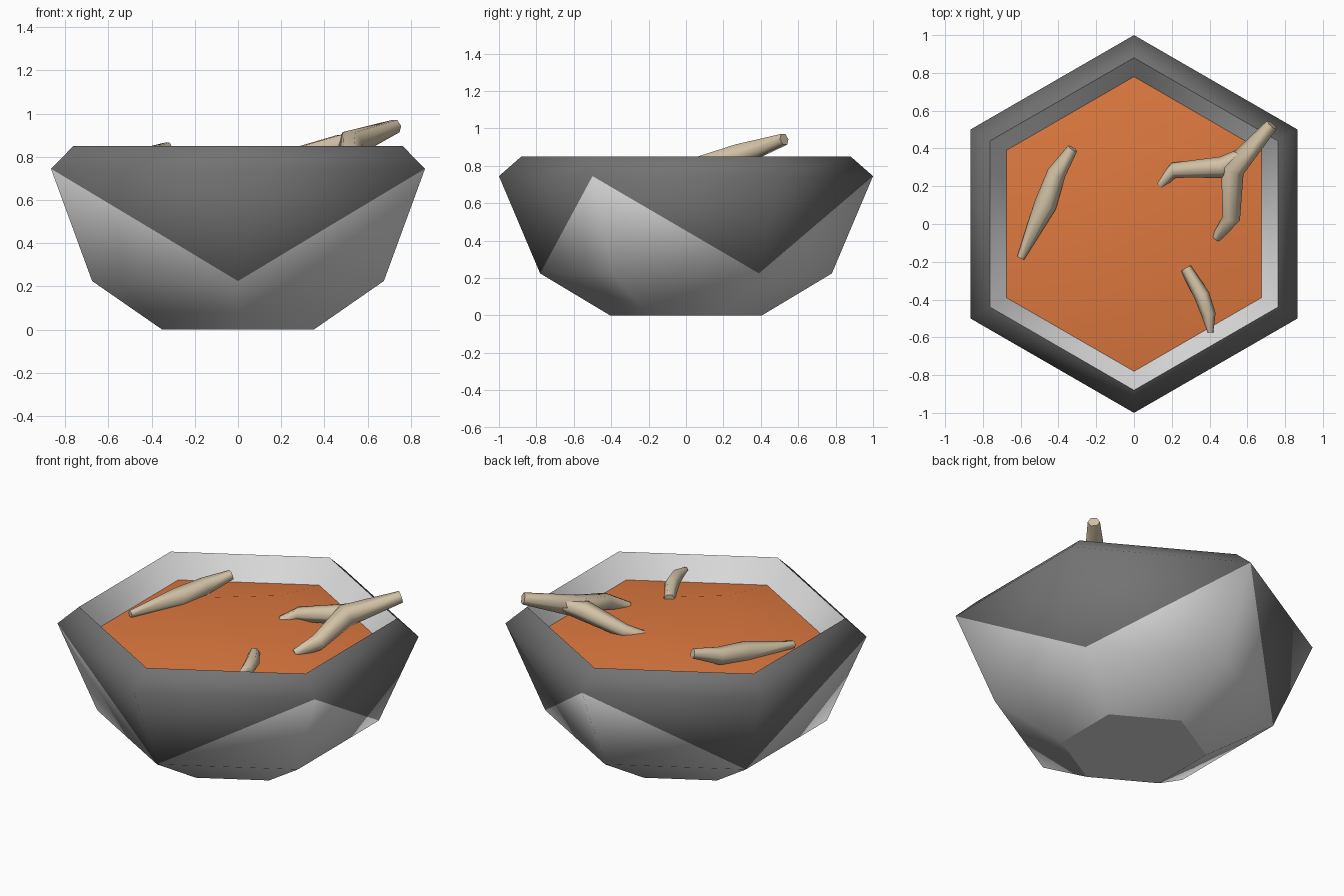
import bpy, bmesh, math
from mathutils import Vector

if "Cube" in bpy.data.objects:
    bpy.data.objects.remove(bpy.data.objects["Cube"])


def material(name, rgb):
    m = bpy.data.materials.new(name)
    m.diffuse_color = (*rgb, 1)
    m.use_nodes = True
    m.node_tree.nodes["Principled BSDF"].inputs["Base Color"].default_value = m.diffuse_color
    return m


DARK = material("dark grey", (0.17, 0.17, 0.17))
LIGHT = material("light grey", (0.70, 0.70, 0.70))
SOUP = material("soup orange", (0.73, 0.19, 0.05))
BEIGE = material("beige", (0.66, 0.55, 0.39))


def finish(name, bm, mats):
    me = bpy.data.meshes.new(name)
    bm.to_mesh(me)
    bm.free()
    for m in mats:
        me.materials.append(m)
    ob = bpy.data.objects.new(name, me)
    bpy.context.collection.objects.link(ob)
    return ob


def hexagon(bm, r, z):
    """Six vertices, points on the y axis, starting at the front."""
    out = []
    for i in range(6):
        a = math.radians(-90 + 60 * i)
        out.append(bm.verts.new((r * math.cos(a), r * math.sin(a), z)))
    return out


def face(bm, verts, mat=0):
    f = bm.faces.new(verts)
    f.smooth = True
    f.material_index = mat
    return f


def sharp_loop(bm, ring):
    for i in range(len(ring)):
        e = bm.edges.get((ring[i - 1], ring[i]))
        if e:
            e.smooth = False


# Bowl: stacked hexagons, light zigzag below and dark zigzag above
bm = bmesh.new()
base, mid, top, rim, inner = [hexagon(bm, r, z) for r, z in
                              ((0.405, 0), (0.78, 0.225), (1, 0.745), (0.88, 0.85), (0.77, 0.705))]
face(bm, base[::-1], 1)
for i in range(6):
    j = (i + 1) % 6
    face(bm, (base[i], base[j], mid[j], mid[i]), 1)
    if i % 2 == 0:
        face(bm, (mid[i], top[j], top[i]), 0)
        face(bm, (mid[i], mid[j], top[j]), 1)
    else:
        face(bm, (mid[i], mid[j], top[i]), 1)
        face(bm, (mid[j], top[j], top[i]), 0)
    face(bm, (top[i], top[j], rim[j], rim[i]), 0)
    face(bm, (rim[i], rim[j], inner[j], inner[i]), 1)
sharp_loop(bm, base)
sharp_loop(bm, rim)
finish("bowl", bm, (DARK, LIGHT))

# Soup: low mound, a little higher at the front and back
bm = bmesh.new()
edge = hexagon(bm, 0.78, 0.72)
crest = hexagon(bm, 0.42, 0.765)
crest[0].co.z = crest[3].co.z = 0.795
centre = bm.verts.new((0, 0, 0.77))
for i in range(6):
    j = (i + 1) % 6
    face(bm, (edge[i], edge[j], crest[j], crest[i]))
    face(bm, (crest[i], crest[j], centre))
finish("soup", bm, (SOUP,))


def root(name, path, sides=6):
    """Tapered bent tube through (x, y, z, radius) points."""
    bm = bmesh.new()
    pts = [Vector(p[:3]) for p in path]
    rings = []
    for k, p in enumerate(pts):
        t = (pts[min(k + 1, len(pts) - 1)] - pts[max(k - 1, 0)]).normalized()
        u = t.cross(Vector((0, 0, 1))).normalized()
        v = u.cross(t)
        r = path[k][3]
        rings.append([bm.verts.new(p + r * (u * math.cos(a) + v * math.sin(a)))
                      for a in (2 * math.pi * s / sides for s in range(sides))])
    for a, b in zip(rings, rings[1:]):
        for s in range(sides):
            n = (s + 1) % sides
            face(bm, (a[s], a[n], b[n], b[s]))
    for ring in (rings[0][::-1], rings[-1]):
        face(bm, ring)
        sharp_loop(bm, ring)
    bmesh.ops.recalc_face_normals(bm, faces=bm.faces)
    finish(name, bm, (BEIGE,))


# Root pieces lying in the soup
root("left_root", [(-0.60, -0.18, 0.75, 0.02), (-0.47, 0.10, 0.775, 0.06),
                   (-0.41, 0.27, 0.80, 0.05), (-0.325, 0.40, 0.842, 0.028)])
root("right_root", [(0.73, 0.525, 0.942, 0.034), (0.52, 0.29, 0.86, 0.065),
                    (0.515, 0.03, 0.795, 0.047), (0.435, -0.075, 0.745, 0.025)])
root("right_root_branch", [(0.14, 0.21, 0.755, 0.028), (0.21, 0.285, 0.79, 0.04),
                           (0.47, 0.30, 0.85, 0.058), (0.60, 0.38, 0.89, 0.035)])
root("front_root", [(0.275, -0.235, 0.77, 0.03), (0.36, -0.38, 0.785, 0.042),
                    (0.395, -0.48, 0.785, 0.038), (0.405, -0.575, 0.785, 0.015)])
